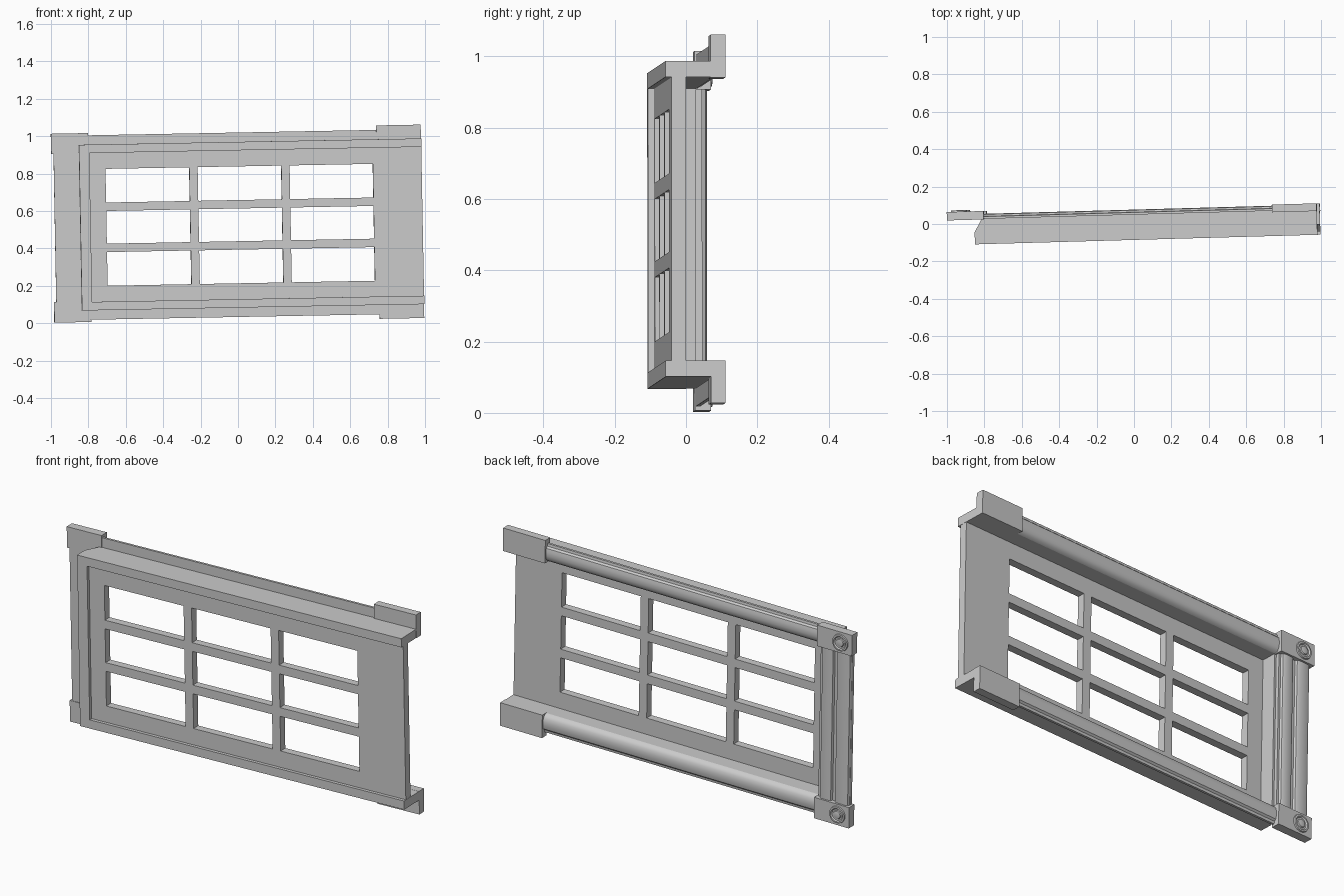
import bpy, bmesh, math
from mathutils import Matrix, Vector

cube = bpy.data.objects.get("Cube")
if cube:
    bpy.data.objects.remove(cube, do_unlink=True)

MID = 0.526      # height of the panel's centre line
TILT = (Matrix.Translation((0, 0, MID)) @ Matrix.Rotation(0.028, 4, 'Z')
        @ Matrix.Rotation(-0.0187, 4, 'Y'))

grey = bpy.data.materials.new("light_grey")
grey.use_nodes = True
color = (0.6, 0.6, 0.6, 1)
grey.diffuse_color = color
grey.node_tree.nodes["Principled BSDF"].inputs["Base Color"].default_value = color


def finish(bm, name, smooth=False):
    """Turn a bmesh into a tilted, coloured object."""
    bmesh.ops.recalc_face_normals(bm, faces=bm.faces)
    bm.transform(TILT)
    mesh = bpy.data.meshes.new(name)
    bm.to_mesh(mesh)
    bm.free()
    mesh.materials.append(grey)
    obj = bpy.data.objects.new(name, mesh)
    bpy.context.collection.objects.link(obj)
    if smooth:
        bpy.ops.object.select_all(action='DESELECT')
        obj.select_set(True)
        bpy.context.view_layer.objects.active = obj
        bpy.ops.object.shade_smooth_by_angle(angle=math.radians(35))
    return obj


def prism(name, points, vector, smooth=False):
    """Extrude a closed outline along a vector."""
    bm = bmesh.new()
    face = bm.faces.new([bm.verts.new(p) for p in points])
    ext = bmesh.ops.extrude_face_region(bm, geom=[face], use_keep_orig=True)
    verts = [g for g in ext["geom"] if isinstance(g, bmesh.types.BMVert)]
    bmesh.ops.translate(bm, verts=verts, vec=Vector(vector))
    return finish(bm, name, smooth)


def box(name, x0, x1, y0, y1, z0, z1):
    pts = [(x0, y0, z0), (x1, y0, z0), (x1, y1, z0), (x0, y1, z0)]
    return prism(name, pts, (0, 0, z1 - z0))


# Window panel: a grid with every second cell left open
xs = [-0.79, -0.705, -0.257, -0.212, 0.235, 0.28, 0.725, 0.986]
zs = [-0.4, -0.313, -0.133, -0.088, 0.087, 0.132, 0.312, 0.4]
bm = bmesh.new()
grid = [[bm.verts.new((x, -0.068, z)) for z in zs] for x in xs]
for i in range(len(xs) - 1):
    for j in range(len(zs) - 1):
        if i % 2 and j % 2:
            continue
        bm.faces.new([grid[i][j], grid[i + 1][j], grid[i + 1][j + 1], grid[i][j + 1]])
ext = bmesh.ops.extrude_face_region(bm, geom=bm.faces[:], use_keep_orig=True)
bmesh.ops.translate(bm, vec=(0, 0.04, 0),
                    verts=[g for g in ext["geom"] if isinstance(g, bmesh.types.BMVert)])
# Flat panes of the lattice merge into clean faces
bmesh.ops.recalc_face_normals(bm, faces=bm.faces)
bmesh.ops.dissolve_limit(bm, angle_limit=0.01, verts=bm.verts, edges=bm.edges)
finish(bm, "window_panel")

# Deep left side of the surround, cut at an angle behind
stile = [(-0.845, -0.085), (-0.79, -0.085), (-0.79, 0.05), (-0.805, 0.05), (-0.845, -0.02)]
prism("left_surround", [(x, y, -0.4) for x, y in stile], (0, 0, 0.8))

# Shelf, moulded rail and corner blocks, mirrored top and bottom
shelf = [(-0.845, -0.085), (0.987, -0.085), (0.987, 0.05), (-0.805, 0.05), (-0.845, -0.02)]
moulding = [(0.05, 0.398), (0.05, 0.493), (0.062, 0.493), (0.064, 0.48), (0.073, 0.472),
            (0.077, 0.455), (0.077, 0.435), (0.073, 0.417), (0.064, 0.404)]
for side, s in (("top", 1), ("bottom", -1)):
    prism(side + "_surround", [(x, y, s * 0.398) for x, y in shelf], (0, 0, s * 0.045))
    prism(side + "_rail", [(-0.82, y, s * z) for y, z in moulding], (1.7, 0, 0), True)
    box(side + "_right_block", 0.75, 0.988, 0.042, 0.083, s * 0.397, s * 0.517)
    box(side + "_left_block", -0.99, -0.793, 0.047, 0.092, s * 0.396, s * 0.505)

    # Turned rosette: rings stepping in and out on the block's back
    bm = bmesh.new()
    rings = [(0.044, 0.09), (0.042, 0.099), (0.034, 0.1), (0.029, 0.094),
             (0.022, 0.094), (0.019, 0.099), (0.01, 0.101)]
    n = 24
    loops = []
    for r, y in rings:
        loops.append([bm.verts.new((-0.925 + r * math.cos(k * math.tau / n), y,
                                    s * 0.45 + r * math.sin(k * math.tau / n)))
                      for k in range(n)])
    for a, b in zip(loops, loops[1:]):
        for k in range(n):
            bm.faces.new([a[k], a[(k + 1) % n], b[(k + 1) % n], b[k]])
    bm.faces.new(loops[-1])
    bm.faces.new(loops[0])
    finish(bm, side + "_rosette", True)

# Left upright rail: two ridges split by a groove
box("left_rail_base", -0.978, -0.8, 0.05, 0.068, -0.4, 0.4)
for name, x0, x1 in (("outer", -0.978, -0.895), ("inner", -0.882, -0.81)):
    ridge = [(x0, 0.066), (x0 + 0.006, 0.078), (x0 + 0.016, 0.082),
             (x1 - 0.016, 0.082), (x1 - 0.006, 0.078), (x1, 0.066)]
    prism("left_rail_" + name + "_ridge", [(x, y, -0.4) for x, y in ridge], (0, 0, 0.8), True)
